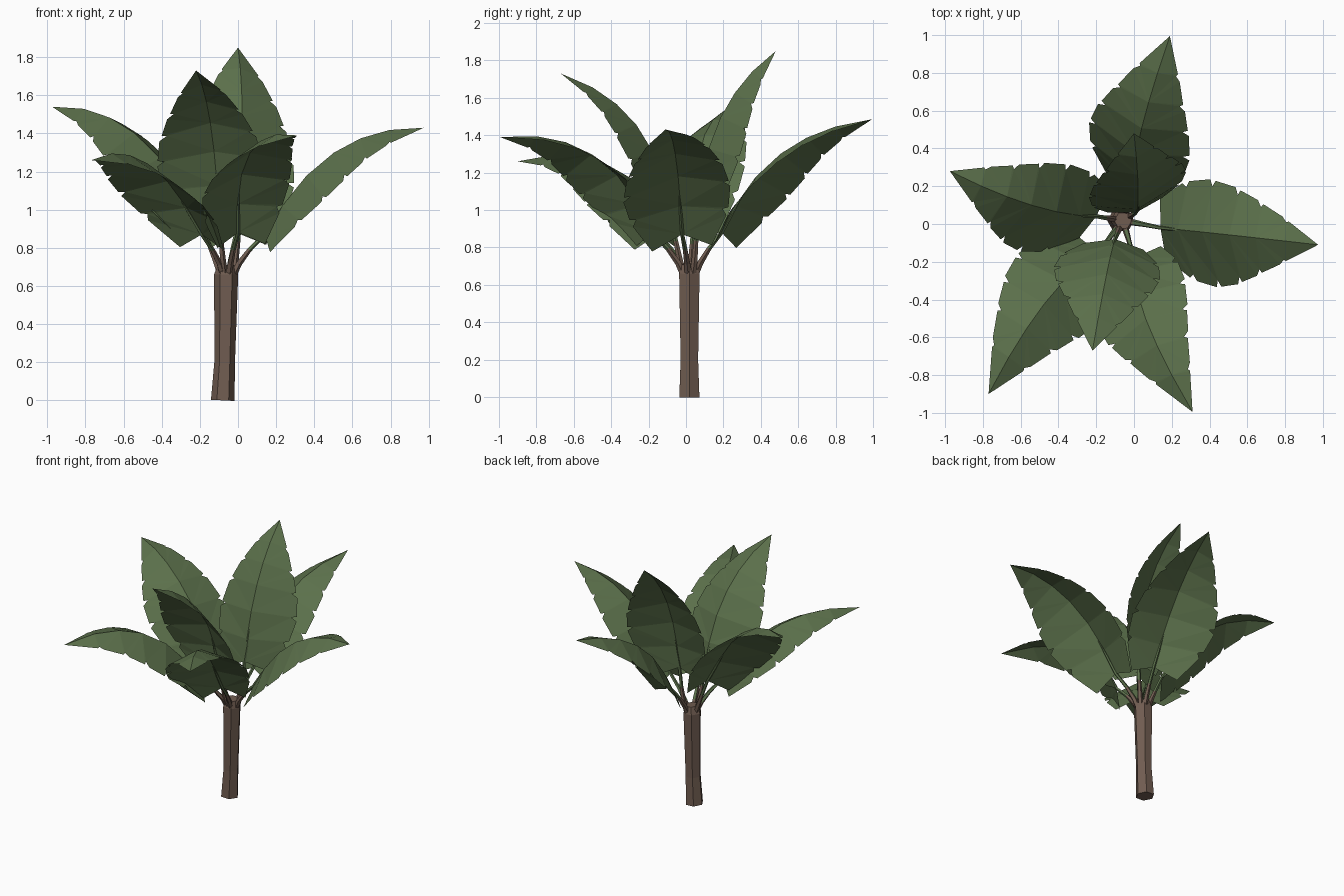
import bpy, math
from mathutils import Vector

if "Cube" in bpy.data.objects:
    bpy.data.objects.remove(bpy.data.objects["Cube"])


def material(name, rgb):
    m = bpy.data.materials.new(name)
    m.diffuse_color = (*rgb, 1)
    m.use_nodes = True
    m.node_tree.nodes["Principled BSDF"].inputs["Base Color"].default_value = m.diffuse_color
    return m


GREEN = material("leaf green", (0.105, 0.162, 0.07))
BROWN = material("trunk brown", (0.165, 0.11, 0.083))


def make_object(name, verts, faces, mats, rule=None):
    me = bpy.data.meshes.new(name)
    me.from_pydata(verts, [], faces)
    for m in mats:
        me.materials.append(m)
    if rule:
        for p in me.polygons:
            p.material_index = rule(p)
    me.update()
    ob = bpy.data.objects.new(name, me)
    bpy.context.collection.objects.link(ob)
    return ob


def bezier(a, b, c, t):
    return a * (1 - t) ** 2 + b * 2 * t * (1 - t) + c * t * t


def tube(name, path, radii, sides, mats, rule=None):
    """Faceted tube along a path, closed at both ends."""
    verts, faces = [], []
    for i, p in enumerate(path):
        d = (path[min(i + 1, len(path) - 1)] - path[max(i - 1, 0)]).normalized()
        u = Vector((0, 1, 0)).cross(d).normalized() if abs(d.y) < 0.9 else Vector((1, 0, 0))
        v = d.cross(u)
        for k in range(sides):
            a = 2 * math.pi * k / sides
            verts.append(p + (u * math.cos(a) + v * math.sin(a)) * radii[i])
    for i in range(len(path) - 1):
        for k in range(sides):
            k2 = (k + 1) % sides
            faces.append((i * sides + k, i * sides + k2,
                          (i + 1) * sides + k2, (i + 1) * sides + k))
    faces.append(tuple(reversed(range(sides))))
    faces.append(tuple(range(len(verts) - sides, len(verts))))
    return make_object(name, verts, faces, mats, rule)


# Trunk: slightly bent hexagonal column with a pinched top
tube("trunk",
     [Vector(p) for p in ((-0.08, 0.018, 0), (-0.07, 0.018, 0.2),
                          (-0.062, 0.018, 0.66), (-0.058, 0.018, 0.71))],
     [0.062, 0.054, 0.063, 0.047], 6, [BROWN])

# Half width of the blade along its rib
STATIONS = [(0, 0.16), (0.14, 0.265), (0.32, 0.285), (0.5, 0.25),
            (0.66, 0.19), (0.82, 0.115)]


def width_at(t):
    pts = STATIONS + [(1, 0)]
    for (t0, w0), (t1, w1) in zip(pts, pts[1:]):
        if t <= t1:
            return w0 + (w1 - w0) * (t - t0) / (t1 - t0)
    return 0


def leaf(name, b, c, tip, size, roll):
    """Roof-shaped blade, drooping from a curved rib, with torn edges."""
    chord = Vector((tip.x - b.x, tip.y - b.y, 0)).normalized()
    side = chord.cross(Vector((0, 0, 1)))
    tilt = math.tan(math.radians(roll))

    def rib(t):
        return bezier(b, c, tip, t)

    def edge(t, sign, scale):
        d = ((c - b) * (1 - t) + (tip - c) * t).normalized()
        n = side.cross(d).normalized()
        w = width_at(t) * scale * size
        droop = 0.30 + 0.12 * min(1, t / 0.4) + sign * tilt
        lobe = 0.06 * max(0, 1 - t / 0.14)
        return rib(t) + side * (sign * w) - n * (droop * w) - d * lobe

    verts, faces = [], []
    ts = [t for t, _ in STATIONS] + [1]
    for sign in (1, -1):
        for i, (t0, t1) in enumerate(zip(ts, ts[1:])):
            last = t1 == 1
            poly = [rib(t0), rib(t1)]
            if not last:
                poly += [edge(t1, sign, 0.88), edge(t1 - 0.025, sign, 1.02)]
            if i:
                poly += [edge(t0 + 0.012, sign, 1.0)]
            poly += [edge(t0, sign, 0.88 if i else 1.0)]
            n = len(verts)
            verts += poly
            # fan from the rib so every tear strip stays faceted
            for k in range(1, len(poly) - 1):
                f = (n, n + k, n + k + 1)
                faces.append(f[::-1] if sign > 0 else f)
    make_object(name, verts, faces, [GREEN])


# Rib base, bend and tip of each leaf, its relative width and roll
LEAVES = [
    ((0.14, -0.02, 0.87), (0.45, -0.05, 1.45), (0.975, -0.11, 1.43), 0.98, 13),
    ((-0.01, 0.19, 0.88), (-0.01, 0.42, 1.42), (0.19, 0.995, 1.485), 0.98, -9),
    ((-0.2, 0.04, 0.93), (-0.5, 0.04, 1.57), (-0.975, 0.28, 1.54), 0.9, -16),
    ((-0.19, -0.15, 0.87), (-0.47, -0.32, 1.42), (-0.77, -0.9, 1.26), 0.98, -6),
    ((0.0, -0.18, 0.88), (-0.03, -0.42, 1.46), (0.31, -0.995, 1.39), 0.9, 12),
    ((-0.1, -0.08, 0.97), (-0.13, -0.155, 1.56), (-0.22, -0.67, 1.73), 0.98, 5),
    ((0.01, 0.06, 0.98), (0.04, 0.1, 1.575), (0.0, 0.48, 1.85), 0.9, 14),
]

CROWN = Vector((-0.058, 0.018, 0.66))
for i, (b, c, tip, size, roll) in enumerate(LEAVES, 1):
    b, c, tip = Vector(b), Vector(c), Vector(tip)
    leaf(f"leaf_{i}", b, c, tip, size, roll)

    # Stem: leaves the trunk top, then tapers along the underside of the rib
    out = Vector((b.x - CROWN.x, b.y - CROWN.y, 0)).normalized()
    start = CROWN + out * 0.035
    bend = start + out * 0.03 + Vector((0, 0, 0.09))
    path = [bezier(start, bend, b, t) for t in (0, 0.3, 0.65, 1)]
    path += [bezier(b, c, tip, t) + out * 0.008 for t in (0.1, 0.2)]
    limit = 0.5 * (start.z + b.z) - 0.01
    tube(f"stem_{i}", path, [0.019, 0.017, 0.013, 0.011, 0.009, 0.002], 5,
         [BROWN, GREEN], lambda p: int(p.center.z > limit))
